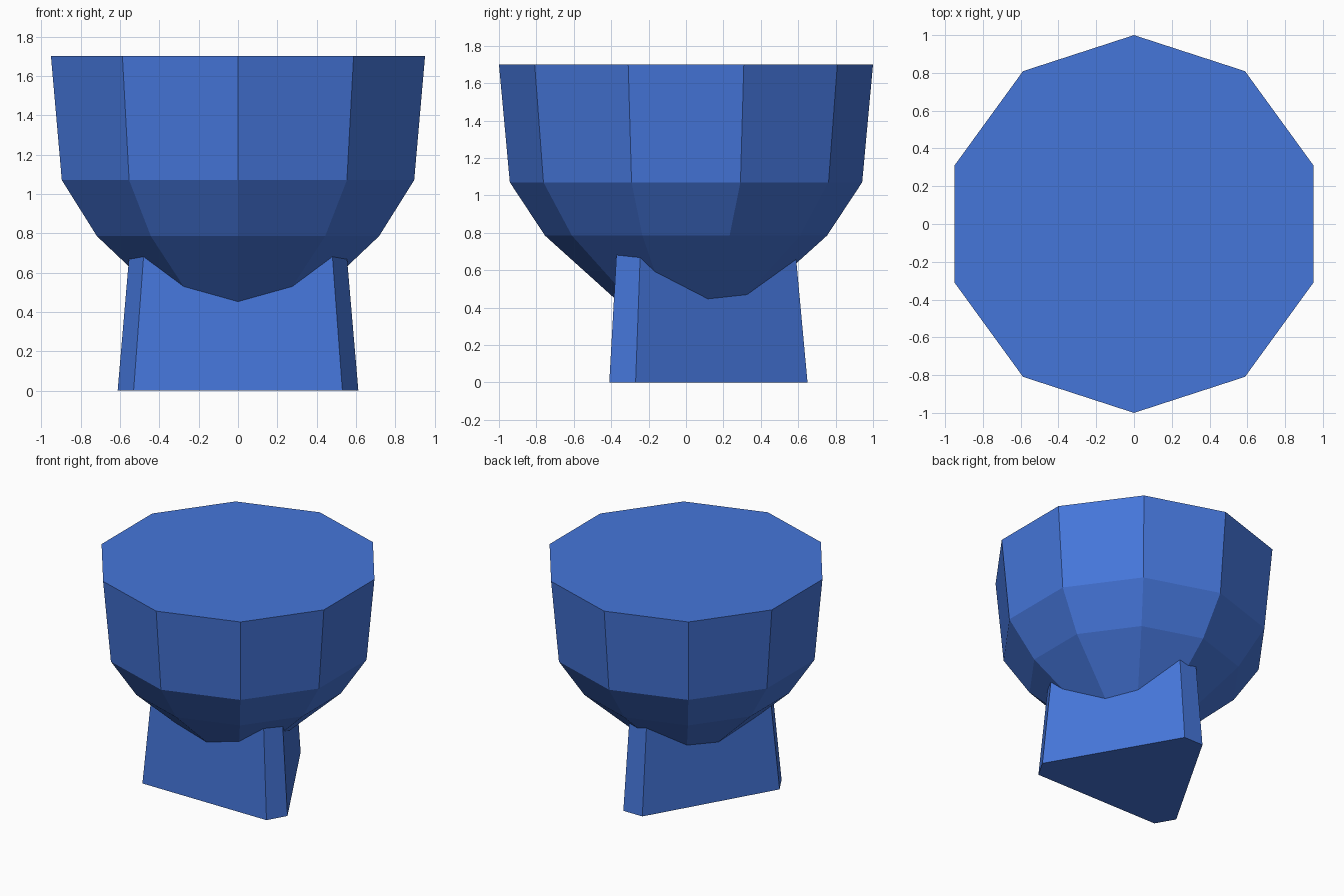
import bpy, bmesh
from math import cos, sin, radians, atan2, degrees, hypot

if "Cube" in bpy.data.objects:
    bpy.data.objects.remove(bpy.data.objects["Cube"])

blue = bpy.data.materials.new("blue")
blue.diffuse_color = (0.06, 0.18, 0.7, 1)
blue.use_nodes = True
blue.node_tree.nodes["Principled BSDF"].inputs["Base Color"].default_value = blue.diffuse_color


def loft(name, rings):
    """Closed solid through a stack of equal-sized point rings."""
    bm = bmesh.new()
    rows = [[bm.verts.new(p) for p in ring] for ring in rings]
    n = len(rows[0])
    for low, high in zip(rows, rows[1:]):
        for i in range(n):
            j = (i + 1) % n
            bm.faces.new((low[i], low[j], high[j], high[i]))
    bm.faces.new(rows[0][::-1])
    bm.faces.new(rows[-1])
    bmesh.ops.recalc_face_normals(bm, faces=bm.faces)
    mesh = bpy.data.meshes.new(name)
    bm.to_mesh(mesh)
    bm.free()
    mesh.materials.append(blue)
    obj = bpy.data.objects.new(name, mesh)
    bpy.context.collection.objects.link(obj)
    return obj


def ring(angles, radius, z):
    return [(radius * cos(radians(a)), radius * sin(radians(a)), z) for a in angles]


# Ten-sided bowl-shaped body, narrowing downwards in three bands
profile = [(0.36, 0.43), (0.754, 0.785), (0.942, 1.07), (1.0, 1.70)]
decagon = [90 + 36 * i for i in range(10)]
loft("bowl_body", [ring(decagon, r, z) for r, z in profile])

# Tapered triangular foot with cut-off corners, flat side to the front
half = degrees(atan2(0.08, 0.65))
corners = [a + s for a in (90, 210, 330) for s in (-half, half)]
foot_radius = hypot(0.08, 0.65) * 1.015
foot = loft("triangular_foot", [ring(corners, foot_radius * (1 - 0.14 * z), z)
                                for z in (0.0, 0.76)])
for v in foot.data.vertices:
    v.co.y -= 0.01
